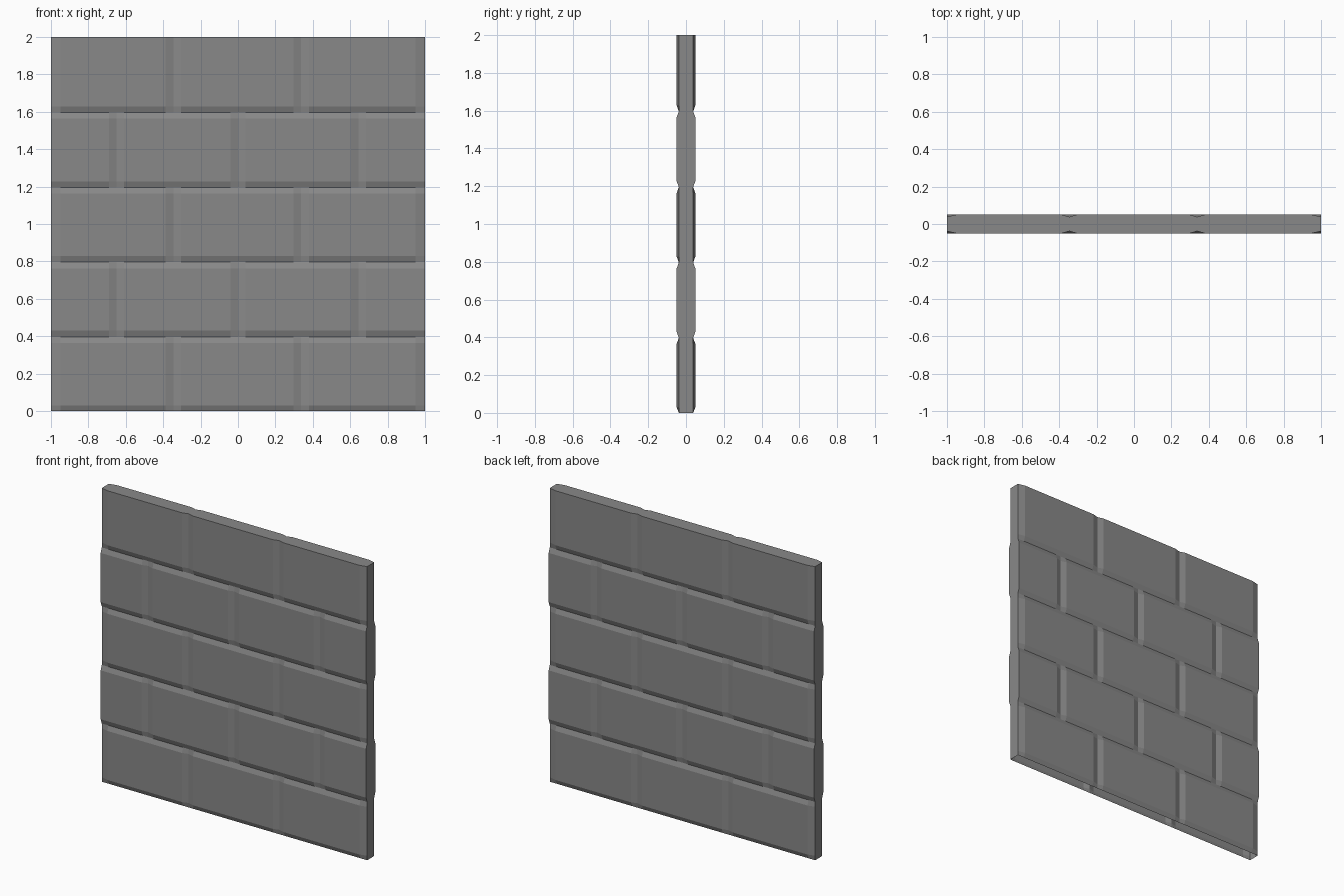
import bpy, bmesh

if "Cube" in bpy.data.objects:
    bpy.data.objects.remove(bpy.data.objects["Cube"])

HALF = 0.05      # half thickness at the brick face
JOINT = 0.038    # half thickness at the bottom of the joints
INSET_X = 0.041
INSET_Z = 0.033

bm = bmesh.new()


def add_brick(x0, x1, z0, z1, left, right, bottom, top):
    """Brick chamfered front and back; outside walls only on the panel border."""
    xs = (x0, x0 + left, x1 - right, x1)
    zs = (z0, z0 + bottom, z1 - top, z1)
    grid = {}
    for s in (-1, 1):
        v = [[bm.verts.new((xs[i], s * (HALF if i in (1, 2) and k in (1, 2) else JOINT), zs[k]))
              for k in range(4)] for i in range(4)]
        grid[s] = v
        for i in range(3):
            for k in range(3):
                q = [v[i][k], v[i + 1][k], v[i + 1][k + 1], v[i][k + 1]]
                bm.faces.new(q if s < 0 else q[::-1])
    f, b = grid[-1], grid[1]
    if x1 >= 1.0:
        bm.faces.new(f[3][::-1] + b[3])
    if x0 <= -1.0:
        bm.faces.new(f[0] + b[0][::-1])
    if z1 >= 2.0:
        bm.faces.new([c[3] for c in f] + [c[3] for c in b[::-1]])


# Five courses with alternating joints, underside left open
levels = [0.0, 0.397, 0.796, 1.195, 1.596, 2.0]
courses = ([-1.0, -0.346, 0.338, 1.0], [-1.0, -0.65, 0.0, 0.644, 1.0])
for row in range(5):
    xs = courses[row % 2]
    end = 0.05 if row % 2 == 0 else 0.0     # half bricks are cut flush
    last = len(xs) - 2
    for k in range(last + 1):
        add_brick(xs[k], xs[k + 1], levels[row], levels[row + 1],
                  end if k == 0 else INSET_X,
                  end if k == last else INSET_X,
                  0.03 if row == 0 else INSET_Z,
                  0.0 if row == 4 else INSET_Z)

# Weld the courses: matching cuts along every vertical joint line
cuts = set()
for xs, end in zip(courses, (0.05, 0.0)):
    for x in xs[1:-1]:
        cuts.update((x - INSET_X, x, x + INSET_X))
    cuts.update((-1 + end, 1 - end))
bmesh.ops.remove_doubles(bm, verts=bm.verts, dist=1e-5)
for x in sorted(cuts):
    if abs(x) < 0.99:
        bmesh.ops.bisect_plane(bm, geom=bm.verts[:] + bm.edges[:] + bm.faces[:],
                               dist=1e-5, plane_co=(x, 0, 0), plane_no=(1, 0, 0))
bmesh.ops.remove_doubles(bm, verts=bm.verts, dist=1e-4)

mesh = bpy.data.meshes.new("brick_wall_panel")
bm.to_mesh(mesh)
bm.free()
wall = bpy.data.objects.new("brick_wall_panel", mesh)
bpy.context.collection.objects.link(wall)

# Dark grey stone
stone = bpy.data.materials.new("stone")
stone.diffuse_color = (0.25, 0.25, 0.25, 1)
stone.use_nodes = True
stone.node_tree.nodes["Principled BSDF"].inputs["Base Color"].default_value = stone.diffuse_color
mesh.materials.append(stone)
